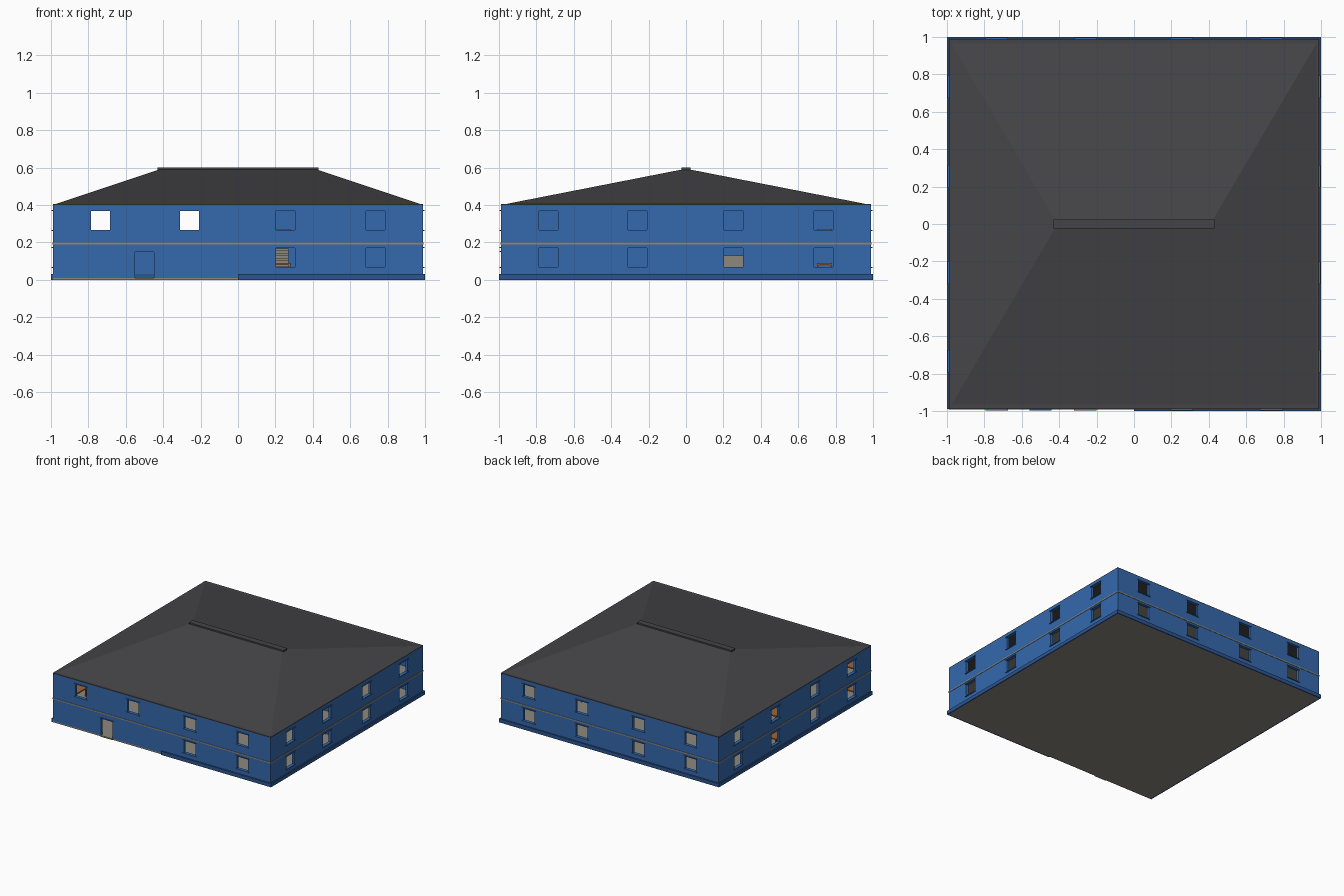
import bpy, bmesh
from mathutils import Matrix, Vector

if "Cube" in bpy.data.objects:
    bpy.data.objects.remove(bpy.data.objects["Cube"])


def material(name, rgb):
    m = bpy.data.materials.new(name)
    m.diffuse_color = (*rgb, 1)
    m.use_nodes = True
    m.node_tree.nodes["Principled BSDF"].inputs["Base Color"].default_value = m.diffuse_color
    return m


BLUE = material("wall_blue", (0.035, 0.14, 0.42))
NAVY = material("plinth_blue", (0.025, 0.09, 0.28))
ROOF = material("roof_dark", (0.06, 0.06, 0.065))
STONE = material("stone_grey", (0.27, 0.25, 0.21))
WOOD = material("wood_brown", (0.35, 0.13, 0.04))


def boxes(name, items, mat=None):
    """One object made of boxes given as (x0, x1, y0, y1, z0, z1)."""
    bm = bmesh.new()
    for x0, x1, y0, y1, z0, z1 in items:
        mx = Matrix.Translation(((x0 + x1) / 2, (y0 + y1) / 2, (z0 + z1) / 2))
        bmesh.ops.create_cube(bm, size=1.0, matrix=mx @ Matrix.Diagonal((x1 - x0, y1 - y0, z1 - z0, 1)))
    me = bpy.data.meshes.new(name)
    bm.to_mesh(me)
    bm.free()
    ob = bpy.data.objects.new(name, me)
    bpy.context.collection.objects.link(ob)
    if mat:
        me.materials.append(mat)
    return ob


def subtract(ob, cutter):
    cutter.hide_render = True
    mod = ob.modifiers.new("cut", 'BOOLEAN')
    mod.object, mod.operation, mod.solver = cutter, 'DIFFERENCE', 'EXACT'
    bpy.context.view_layer.objects.active = ob
    bpy.ops.object.modifier_apply(modifier=mod.name)
    bpy.data.objects.remove(cutter)


W = 0.99      # outer wall face
T = 0.02      # wall thickness
SPOTS = (-0.735, -0.26, 0.255, 0.735)


def on_side(side, c, half, d0, d1, z0, z1):
    """Box centred at c along a wall, from distance d0 to d1 off the house centre."""
    a, b = c - half, c + half
    return {"front": (a, b, -d1, -d0, z0, z1), "back": (a, b, d0, d1, z0, z1),
            "left": (-d1, -d0, a, b, z0, z1), "right": (d0, d1, a, b, z0, z1)}[side]


# Outer walls with window and door openings, per floor
trims = []
for floor, z0, z1, wz in (("lower", 0.01, 0.19, 0.068), ("upper", 0.20, 0.40, 0.267)):
    walls = boxes(floor + "_walls", [(-W, W, -W, W, z0, z1)], BLUE)
    r = W - T
    subtract(walls, boxes("room_cutter", [(-r, r, -r, r, z0 - 0.1, z1 + 0.1)]))
    holes = []
    for side in ("front", "back", "left", "right"):
        for c in SPOTS:
            if floor == "lower" and side == "front" and c < 0:
                continue
            holes.append(on_side(side, c, 0.051, 0.95, 1.02, wz, wz + 0.102))
            # sill and lintel
            trims.append(on_side(side, c, 0.06, W - 0.005, 0.997, wz - 0.005, wz))
            trims.append(on_side(side, c, 0.06, W - 0.005, 0.997, wz + 0.102, wz + 0.107))
    if floor == "lower":
        holes.append(on_side("front", -0.5, 0.051, 0.95, 1.02, -0.02, 0.15))
        trims.append(on_side("front", -0.5, 0.06, W - 0.005, 0.997, 0.15, 0.155))
    subtract(walls, boxes("opening_cutter", holes))
boxes("sills_and_lintels", trims, BLUE)

# Floor slabs
boxes("ground_floor", [(-W, W, -W, W, 0, 0.01)], STONE)
boxes("upper_floor", [(-0.993, 0.993, -0.993, 0.993, 0.19, 0.20)], STONE)
boxes("door_step", [(-0.555, -0.445, -0.996, -0.97, 0, 0.011)], STONE)

# Plinth around the base, open at the front left
boxes("plinth", [(0, 1, -1, -W, 0, 0.03), (-1, 1, W, 1, 0, 0.03),
                 (-1, -W, -W, W, 0, 0.03), (W, 1, -W, W, 0, 0.03)], NAVY)

# Inner partitions and baseboard
boxes("lower_partitions", [(-0.01, 0.01, -0.97, 0.97, 0.01, 0.19),
                           (-0.97, -0.01, -0.01, 0.01, 0.01, 0.19),
                           (0.01, 0.97, -0.01, 0.01, 0.01, 0.19)], BLUE)
boxes("upper_partitions", [(-0.01, 0.01, -0.97, 0.97, 0.20, 0.40),
                           (0.01, 0.97, -0.01, 0.01, 0.20, 0.40)], BLUE)
boxes("baseboard", [(-0.97, -0.01, -0.015, -0.01, 0.01, 0.03)], NAVY)

# Hip roof: box with the top drawn in to the ridge
roof = boxes("hip_roof", [(-W, W, -W, W, 0.40, 0.59)], ROOF)
for v in roof.data.vertices:
    if v.co.z > 0.5:
        v.co.x *= 0.42 / W
        v.co.y *= 0.02 / W
boxes("eave", [(-W, W, -W, W, 0.398, 0.405)], ROOF)
boxes("ridge_cap", [(-0.43, 0.43, -0.025, 0.025, 0.583, 0.60)], ROOF)


def table(name, x0, x1, y0, y1, z0, h):
    legs = [(x, x + 0.01, y, y + 0.01, z0, z0 + h - 0.01)
            for x in (x0, x1 - 0.01) for y in (y0, y1 - 0.01)]
    boxes(name, legs + [(x0, x1, y0, y1, z0 + h - 0.01, z0 + h)], WOOD)


# Furniture seen through the windows
table("lower_front_table", 0.14, 0.28, -0.6, -0.45, 0.01, 0.08)
table("upper_front_table", 0.14, 0.28, -0.6, -0.45, 0.20, 0.072)
table("lower_back_table", 0.45, 0.6, 0.70, 0.78, 0.01, 0.08)
table("upper_back_table", 0.45, 0.6, 0.70, 0.78, 0.20, 0.072)
for z0, tag in ((0.01, "lower"), (0.20, "upper")):
    table(tag + "_corner_table", -0.96, -0.80, -0.96, -0.82, z0, 0.07)
    table(tag + "_side_table", -0.96, -0.82, 0.08, 0.20, z0, 0.07)
boxes("bookcase", [(0.12, 0.27, -0.09, -0.012, z, z + 0.013)
                   for z in (0.01, 0.04, 0.07, 0.1, 0.13, 0.155)]
      + [(0.12, 0.27, -0.025, -0.012, 0.01, 0.165)], STONE)
boxes("sofa", [(0.34, 0.46, 0.2, 0.31, 0.01, 0.06), (0.34, 0.37, 0.2, 0.31, 0.06, 0.13)], STONE)
